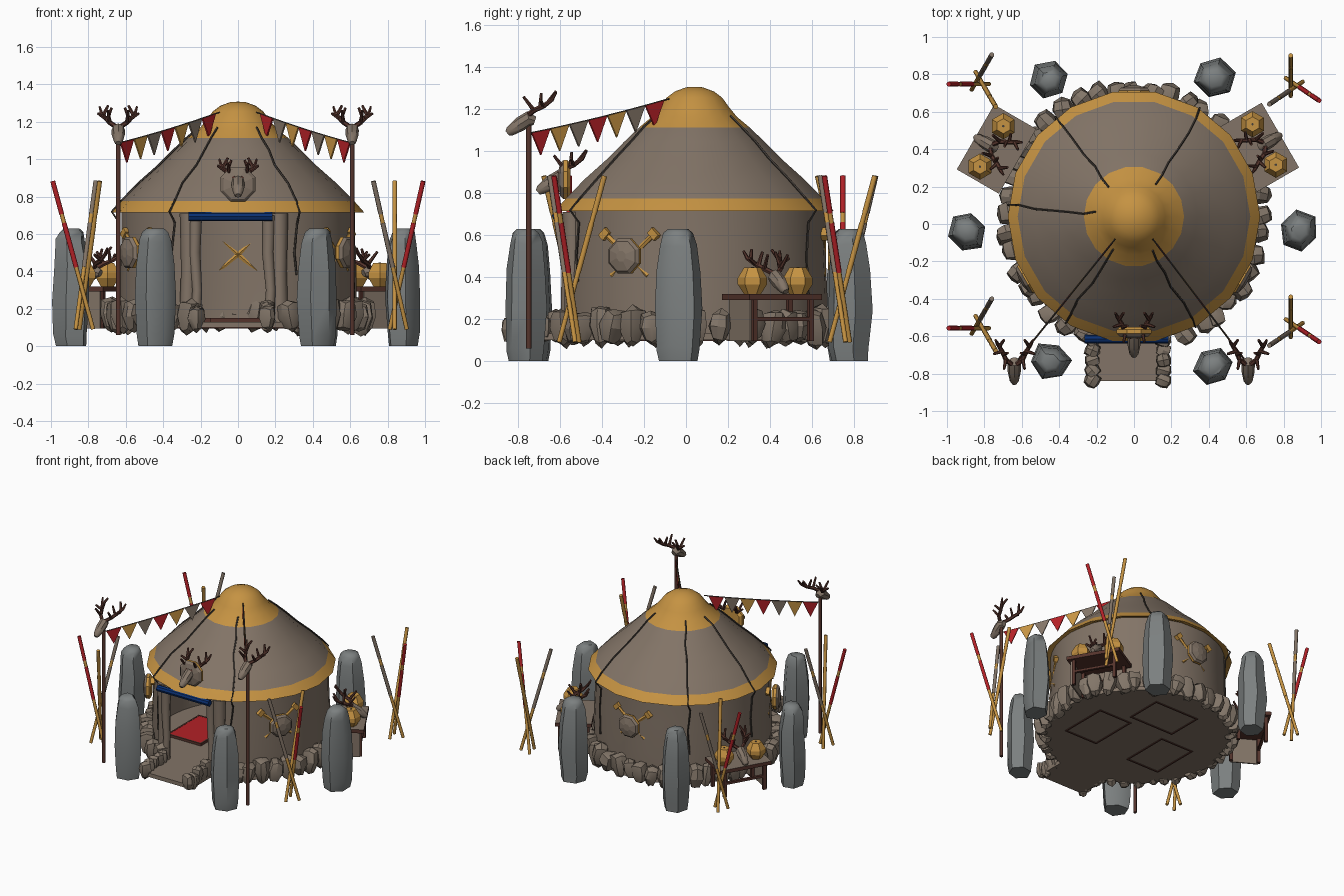
import bpy, bmesh, math, random
from mathutils import Vector, Matrix

if "Cube" in bpy.data.objects:
    bpy.data.objects.remove(bpy.data.objects["Cube"])
random.seed(4)

def mat(name, r, g, b):
    m = bpy.data.materials.new(name)
    m.diffuse_color = (r, g, b, 1)
    m.use_nodes = True
    m.node_tree.nodes["Principled BSDF"].inputs["Base Color"].default_value = m.diffuse_color
    return m

CLOTH = mat("grey_brown_cloth", .225, .175, .135)
ROCK = mat("warm_rock", .225, .18, .14)
GOLD = mat("ochre_gold", .56, .29, .055)
STONE = mat("grey_stone", .2, .215, .215)
WOOD = mat("dark_red_wood", .09, .034, .025)
RED = mat("red", .45, .015, .02)
BLUE = mat("blue", .003, .03, .17)
ROPE = mat("dark_rope", .06, .05, .042)
CY = .04                                   # y of the tent's axis

def Rz(deg): return Matrix.Rotation(math.radians(deg), 4, 'Z')
def at(x, y, z): return Matrix.Translation((x, y, z))
def around(deg): return at(0, CY, 0) @ Rz(deg)   # local +x points outwards

def part(name, bm, mats, M=Matrix(), smooth=0, rule=None):
    bmesh.ops.recalc_face_normals(bm, faces=bm.faces)
    if rule:
        for f in bm.faces:
            f.material_index = rule(f)
    bm.transform(M)
    me = bpy.data.meshes.new(name)
    bm.to_mesh(me)
    bm.free()
    for m in (mats if isinstance(mats, list) else [mats]):
        me.materials.append(m)
    ob = bpy.data.objects.new(name, me)
    bpy.context.collection.objects.link(ob)
    if smooth:
        bpy.ops.object.select_all(action='DESELECT')
        ob.select_set(True)
        bpy.context.view_layer.objects.active = ob
        bpy.ops.object.shade_smooth_by_angle(angle=math.radians(smooth))
    return ob

def box(name, size, mats, M, rule=None):
    bm = bmesh.new()
    bmesh.ops.create_cube(bm, size=1, matrix=Matrix.Diagonal((*size, 1)))
    return part(name, bm, mats, M, 0, rule)

def lathe(name, prof, n, mats, M=Matrix(), a0=0, a1=360, smooth=0, rule=None, cap=False):
    """Revolve (radius, z) points; a closed profile ends on its first point."""
    bm = bmesh.new()
    full = a1 - a0 >= 360
    k = n if full else n + 1
    angs = [math.radians(a0 + (a1 - a0) * i / n) for i in range(k)]
    rings = [[bm.verts.new((r * math.cos(a), r * math.sin(a), z)) for a in angs] for r, z in prof]
    for p, q in zip(rings, rings[1:]):
        for i in range(n):
            j = (i + 1) % k
            bm.faces.new((p[i], p[j], q[j], q[i]))
    if cap:
        bm.faces.new(rings[0])
        bm.faces.new(rings[-1])
    bmesh.ops.remove_doubles(bm, verts=bm.verts, dist=1e-5)
    return part(name, bm, mats, M, smooth, rule)

def tube(name, pts, rad, m, M=Matrix(), n=6, smooth=0):
    bm = bmesh.new()
    pts = [Vector(p) for p in pts]
    rad = rad if isinstance(rad, (list, tuple)) else [rad] * len(pts)
    rings = []
    for i, p in enumerate(pts):
        d = (pts[min(i + 1, len(pts) - 1)] - pts[max(i - 1, 0)]).normalized()
        u = d.cross(Vector((0, 0, 1)) if abs(d.z) < .95 else Vector((0, 1, 0))).normalized()
        v = d.cross(u)
        rings.append([bm.verts.new(p + rad[i] * (u * math.cos(t) + v * math.sin(t)))
                      for t in [2 * math.pi * j / n for j in range(n)]])
    for a, b in zip(rings, rings[1:]):
        for j in range(n):
            bm.faces.new((a[j], a[(j + 1) % n], b[(j + 1) % n], b[j]))
    bm.faces.new(rings[0])
    bm.faces.new(rings[-1])
    return part(name, bm, m, M, smooth)

def rock(name, M, size):
    """Rounded block, narrower towards the bottom."""
    bm = bmesh.new()
    bmesh.ops.create_cube(bm, size=2)
    bmesh.ops.subdivide_edges(bm, edges=bm.edges[:], cuts=1, use_grid_fill=True)
    for v in bm.verts:
        v.co = v.co.lerp(v.co.normalized(), .72) * random.uniform(.88, 1.08)
        if v.co.z < 0:
            v.co.x *= 1 + .35 * v.co.z
            v.co.y *= 1 + .45 * v.co.z
    part(name, bm, ROCK, M @ Matrix.Diagonal((*size, 1)), 30)

def skull(name, M):
    """Antlered skull, snout towards local -y, origin at the back of the head."""
    tube(name, [(0, .02, .0), (0, -.01, .01), (0, -.05, -.015), (0, -.1, -.05), (0, -.112, -.06)],
         [.02, .036, .035, .024, .014], CLOTH, M, 8, 40)
    for s in (-1, 1):
        tube(name + "_antler", [(s * .015, -.01, .03), (s * .045, .015, .05), (s * .065, .06, .07),
             (s * .09, .1, .1), (s * .1, .12, .135)], [.013, .013, .012, .01, .006], WOOD, M, 6, 50)
        for a, b in (((.045, .015, .05), (.055, -.035, .115)), ((.06, .045, .065), (.035, .05, .13)),
                     ((.08, .085, .09), (.055, .12, .14)), ((.065, .06, .07), (.11, .045, .1))):
            tube(name + "_tine", [(s * a[0], a[1], a[2]), (s * b[0], b[1], b[2])], [.011, .007], WOOD, M, 6, 50)

# tent: wall with a doorway, roof with gold eave band and gold cap
lathe("tent_wall", [(.63, .1), (.635, .3), (.625, .55), (.625, .76), (.605, .76), (.605, .55), (.612, .3), (.61, .1),
      (.63, .1)], 36, CLOTH, at(0, CY, 0), -72, 248, 40)
roof = [(.675, .715), (.622, .775), (.53, .868), (.42, .965), (.34, 1.045), (.268, 1.113),
        (.205, 1.165), (.168, 1.21), (.135, 1.255), (.095, 1.285), (.04, 1.305), (0, 1.307)]
lathe("tent_roof", [(.615, .735), (.66, .715)] + roof, 18, [CLOTH, GOLD], at(0, CY, 0), smooth=35,
      rule=lambda f: int(not .775 < f.calc_center_median().z < 1.11))
lathe("roof_lining", [(.615, .735), (.4, .95), (.25, 1.09), (0, 1.2)], 18, CLOTH, at(0, CY, 0), smooth=35)

# floor, entrance ramp and rugs whose borders show below
lathe("floor", [(.67, .1), (.67, .13)], 32, CLOTH, at(0, CY, 0), cap=True)
box("entrance_ramp", (.4, .3, .03), CLOTH, at(-.02, -.69, .115))
for x, y, a in ((.31, -.03, 0), (.03, .37, 90), (-.29, -.06, 180)):
    M = at(x, y, 0) @ Rz(a)
    box("rug", (.27, .37, .016), RED, M @ at(0, 0, .14))
    for s in (-1, 1):
        box("rug_border", (.012, .39, .055), WOOD, M @ at(s * .14, 0, .122))
        box("rug_border", (.28, .012, .055), WOOD, M @ at(0, s * .19, .122))

# doorway curtains and rolled blue door flap
for x in (-.228, .165):
    tube("door_curtain", [(x, -.565, .12), (x + .01, -.57, .3), (x - .005, -.56, .5), (x, -.565, .7)],
         [.03, .026, .032, .036], CLOTH, n=8, smooth=60)
for x in (-.27, .225):
    tube("curtain_fold", [(x, -.535, .13), (x * .98, -.54, .4), (x * .97, -.54, .71)],
         [.045, .04, .05], CLOTH, n=8, smooth=60)
tube("rolled_door_flap", [(-.265, -.615, .692), (.185, -.615, .692)], .024, BLUE, n=8)

# ropes over roof and down the wall
for a, low in ((58, .3), (129, .32), (175, .35), (237, .3), (-61, .38)):
    pts = [(r + .003, random.uniform(-.012, .012), z + .004) for r, z in roof[6::-1]]
    pts += [(.636, .01, .66), (.638, -.01, .5), (.638, .005, low)]
    tube("rope", pts, .006, ROPE, around(a), 5)

# ring of foundation rocks, and rocks lining the ramp
for i in range(44):
    a = i * 360 / 44 - 90
    if abs(math.sin(math.radians(a + 90))) * .67 < .23 and math.cos(math.radians(a + 90)) > 0:
        continue
    rock("foundation_rock", around(a + random.uniform(-2, 2)) @ at(random.uniform(.66, .69), 0, random.uniform(.15, .17))
         @ Matrix.Rotation(random.uniform(-.25, .25), 4, 'X') @ Rz(random.uniform(-25, 25)),
         (.062, random.uniform(.05, .06), random.uniform(.08, .105)))
for s in (-1, 1):
    for i in range(5):
        rock("ramp_rock", at(-.033 + s * .19, -.62 - i * .054, random.uniform(.15, .18) - i * .005)
             @ Rz(random.uniform(0, 90)), (.042, .042, random.uniform(.055, .075)))

# six standing stones
for x, y in ((-.45, .77), (.43, .78), (-.895, -.04), (.885, -.04), (-.445, -.735), (.43, -.765)):
    bm = bmesh.new()
    n, rings = 6, []
    off = [random.uniform(.92, 1.12) for _ in range(n)]
    for r, z in ((.088, 0), (.098, .06), (.108, .25), (.1, .43), (.084, .56), (.068, .61), (.045, .63)):
        lean = random.uniform(-.006, .006)
        rings.append([bm.verts.new((.92 * r * o * math.cos(6.2832 * j / n) + lean, r * o * math.sin(6.2832 * j / n),
                      z + (random.uniform(-.015, .015) if 0 < z < .6 else 0))) for j, o in enumerate(off)])
    for p, q in zip(rings, rings[1:]):
        for j in range(n):
            bm.faces.new((p[j], p[(j + 1) % n], q[(j + 1) % n], q[j]))
    bm.faces.new(rings[0])
    bm.faces.new(rings[-1])
    part("standing_stone", bm, STONE, at(x, y, 0) @ Rz(math.degrees(math.atan2(y, x)) + random.uniform(-20, 20)), 50)

# spear tripods: gold shafts with coloured sleeves
for x, y, dirs in ((-.83, .76, (180, 60, -60)), (-.83, -.545, (180, 60, -60)),
                   (.85, .74, (-34, 214, 90)), (.85, -.55, (-34, 214, 90))):
    for a, m in zip(dirs, (RED, CLOTH, GOLD)):
        M = at(x, y, 0) @ Rz(a) @ at(0, .012, 0)
        lo, hi = Vector((-.055, 0, .09)), Vector((.16, 0, .88))
        tube("spear_shaft", [lo, hi], .0115, GOLD, M, 8, 60)
        for t0, t1 in ((.42, .72), (.78, 1.003)):
            tube("spear_sleeve", [lo.lerp(hi, t0), lo.lerp(hi, t1)], .013, m, M, 8, 60)

# tables with jars and a skull
for M in (at(.67, .41, 0) @ Rz(30), at(-.735, .40, 0) @ Rz(150)):
    side = -1 if M.translation.x > 0 else 1       # end facing the front
    box("table_top", (.26, .4, .028), [WOOD, CLOTH], M @ at(0, 0, .305), lambda f: int(f.normal.z > .5))
    box("table_end_cloth", (.2, .01, .2), CLOTH, M @ at(0, side * .175, .195))
    for sx in (-1, 1):
        for sy in (-1, 1):
            box("table_leg", (.024, .024, .2), WOOD, M @ at(sx * .1, sy * .155, .195))
        box("table_rail", (.02, .31, .018), WOOD, M @ at(sx * .1, 0, .2))
    for sy in (-1, 1):
        J = M @ at(.03, sy * .125, 0)
        lathe("jar", [(.04, .319), (.07, .365), (.07, .395), (.04, .445)], 6, GOLD, J, cap=True)
        lathe("jar_mouth", [(.007, .44), (.007, .448)], 6, ROPE, J, cap=True)
    skull("table_skull", M @ at(.02, 0, .39) @ Rz(90))

# wall shields with crossed axes (shafts bite through the curved wall)
def shield(name, M, r, rim):
    lathe(name, [(r * .8, 0), (r, .015), (r, .035), (r * .85, .05), (r * .3, .062)], 8, [CLOTH, GOLD],
          M @ Matrix.Rotation(math.pi / 2, 4, 'Y') @ Rz(22.5), cap=True,
          rule=lambda f: int(f.calc_center_median().z < rim))

for a in (-30, 90, 210):
    M = around(a) @ at(.613, 0, .5)
    shield("wall_shield", M @ at(.025, 0, 0), .09, .034)
    for s in (-1, 1):
        tube("axe_shaft", [(0, -s * .1, -.095), (0, s * .145, .115)], .014, GOLD, M)
        box("axe_head", (.03, .05, .035), GOLD, M @ at(.006, s * .135, .105) @ Matrix.Rotation(-s * .8, 4, 'X'))

# plaque and skull over the door
shield("door_plaque", at(0, -.55, .865) @ Rz(-90), .1, .04)
skull("door_skull", at(0, -.595, .865))

# skull poles and bunting running up to the roof cap
for x in (-.64, .61):
    s = 1 if x > 0 else -1
    tube("skull_pole", [(x, -.75, .06), (x, -.75, 1.14)], .0125, WOOD, n=8, smooth=60)
    skull("pole_skull", at(x, -.74, 1.145))
    a, b = Vector((x, -.75, 1.085)), Vector((s * .1, -.08, 1.25))
    pt = lambda t: a.lerp(b, t) - Vector((0, 0, .03 * t * (1 - t)))
    tube("bunting_string", [pt(i / 8) for i in range(9)], .004, ROPE, n=4)
    for i in range(7):
        t = .02 + i * .135
        p, q = pt(t), pt(t + .13)
        tip = (p + q) / 2 - Vector((0, 0, .115))
        o = (q - p).cross(Vector((0, 0, 1))).normalized() * .005
        bm = bmesh.new()
        f, g = [[bm.verts.new(v + k * o) for v in (p, q, tip)] for k in (-1, 1)]
        bm.faces.new(f)
        bm.faces.new(g[::-1])
        for k in range(3):
            bm.faces.new((f[k], f[(k + 1) % 3], g[(k + 1) % 3], g[k]))
        part("bunting_flag", bm, (RED, GOLD, CLOTH)[i % 3])
